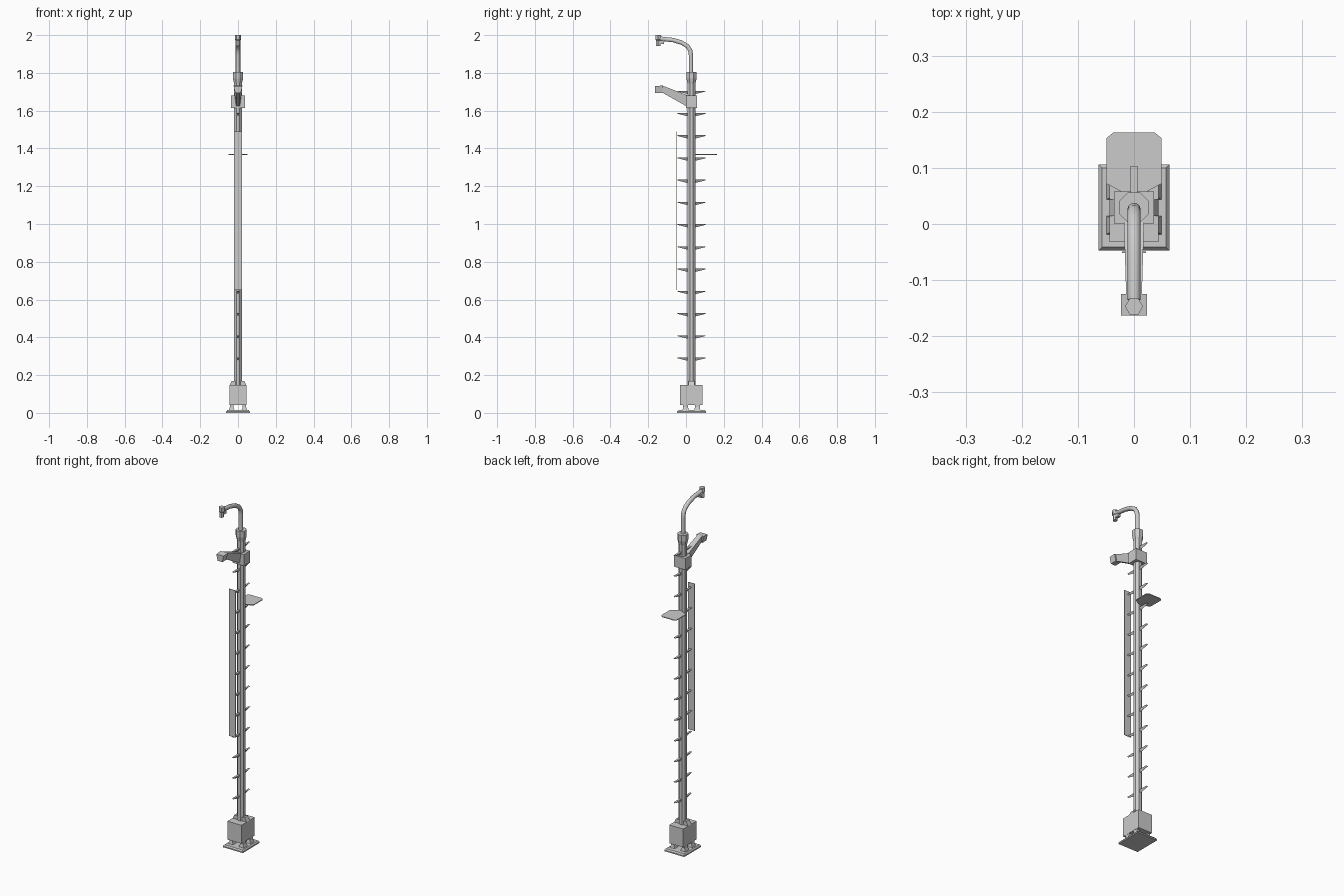
import bpy, bmesh, math
from mathutils import Vector

if "Cube" in bpy.data.objects:
    bpy.data.objects.remove(bpy.data.objects["Cube"])

CY = 0.029  # y of the pole axis


def make(name, verts, faces):
    me = bpy.data.meshes.new(name)
    me.from_pydata(verts, [], faces)
    bm = bmesh.new()
    bm.from_mesh(me)
    bmesh.ops.recalc_face_normals(bm, faces=bm.faces)
    bm.to_mesh(me)
    bm.free()
    ob = bpy.data.objects.new(name, me)
    bpy.context.collection.objects.link(ob)
    return ob


def loft(name, rings):
    """Skin a list of equal-length rings and close both ends."""
    n = len(rings[0])
    faces = [tuple(range(n)), tuple(range((len(rings) - 1) * n, len(rings) * n))]
    for r in range(len(rings) - 1):
        for i in range(n):
            j = (i + 1) % n
            faces.append((r * n + i, r * n + j, (r + 1) * n + j, (r + 1) * n + i))
    return make(name, [p for ring in rings for p in ring], faces)


def rect(x0, x1, y0, y1, z):
    return [(x0, y0, z), (x1, y0, z), (x1, y1, z), (x0, y1, z)]


def box(name, x0, x1, y0, y1, z0, z1):
    return loft(name, [rect(x0, x1, y0, y1, z0), rect(x0, x1, y0, y1, z1)])


def lathe(name, profile, y, n, turn=0.0):
    return loft(name, [[(r * math.cos(turn + i * math.tau / n), y + r * math.sin(turn + i * math.tau / n), z)
                        for i in range(n)] for r, z in profile])


# base plate and four tapered feet
loft("base_plate", [rect(-.063, .063, -.047, .106, 0), rect(-.063, .063, -.047, .106, .007),
                    rect(-.057, .057, -.041, .1, .014)])
for sx in (-1, 1):
    for sy in (-1, 1):
        cx, cy = sx * .034, CY + sy * .031
        loft("foot", [rect(cx - .016, cx + .016, cy - .017, cy + .017, .012),
                      rect(cx - .009, cx + .009, cy - .013, cy + .013, .03),
                      rect(cx - .009, cx + .009, cy - .013, cy + .013, .046)])

# base cabinet with a sloped collar on top
box("base_box", -.044, .044, -.032, .088, .043, .148)
loft("base_collar", [rect(-.044, .044, CY - .015, CY + .015, .148),
                     rect(-.032, .032, CY - .015, CY + .015, .17)])

# octagonal pole with a flared head
T8 = math.pi / 8
lathe("pole", [(.0225, .14), (.0225, 1.72)], CY, 8, T8)
lathe("pole_head", [(.023, 1.685), (.023, 1.745), (.029, 1.77), (.029, 1.804)], CY, 8, T8)

# climbing pegs: flat top, ridge below rising to the tip, front and back
for k in range(13):
    z = .293 + k * .1177
    for s in (-1, 1):
        y0, y1 = CY + s * .018, CY + s * .074
        loft("peg", [[(-.006, y0, z), (.006, y0, z), (0, y0, z - .018)],
                     [(-.006, y1, z), (.006, y1, z), (0, y1, z - .004)]])

# long thin panel on the front pegs
box("front_panel", -.021, .021, -.052, -.049, .65, 1.49)

# flat rear shelf with clipped outer corners
outline = [(0, .045), (.049, .072), (.049, .153), (.037, .163), (-.037, .163), (-.049, .153), (-.049, .072)]
loft("rear_shelf", [[(x, y, z) for x, y in outline] for z in (1.366, 1.37)])

# clamp around the pole and the lower arm with its end block
box("arm_clamp", -.036, .036, .001, .058, 1.615, 1.68)


def trap(y, z0, z1, wb, wt):
    return [(-wb, y, z0), (wb, y, z0), (wt, y, z1), (-wt, y, z1)]


loft("lower_arm", [trap(.005, 1.622, 1.682, .01, .018), trap(-.125, 1.695, 1.733, .009, .014)])
loft("lower_arm_end", [trap(-.163, 1.694, 1.73, .015, .023), trap(-.125, 1.694, 1.733, .015, .023)])

# curved upper pipe
path = [Vector((0, y, z)) for y, z in [(CY - .003, 1.79), (CY - .003, 1.895), (.022, 1.92), (.007, 1.942),
                                       (-.025, 1.961), (-.07, 1.974), (-.135, 1.981)]]
rings = []
for i, p in enumerate(path):
    t = (path[min(i + 1, len(path) - 1)] - path[max(i - 1, 0)]).normalized()
    side = Vector((1, 0, 0))
    up = t.cross(side)
    rings.append([p + .012 * (math.cos(a) * side + math.sin(a) * up)
                  for a in [k * math.tau / 10 for k in range(10)]])
pipe = loft("upper_pipe", rings)
pipe.select_set(True)
bpy.context.view_layer.objects.active = pipe
bpy.ops.object.shade_smooth_by_angle(angle=math.radians(50))

# hexagonal head at the pipe end, with a small bracket
lathe("head", [(.0125, 1.943), (.0125, 1.972), (.016, 1.976), (.016, 2.0)], -.147, 6)
box("head_bracket", -.008, .008, -.14, -.116, 1.954, 1.972)
